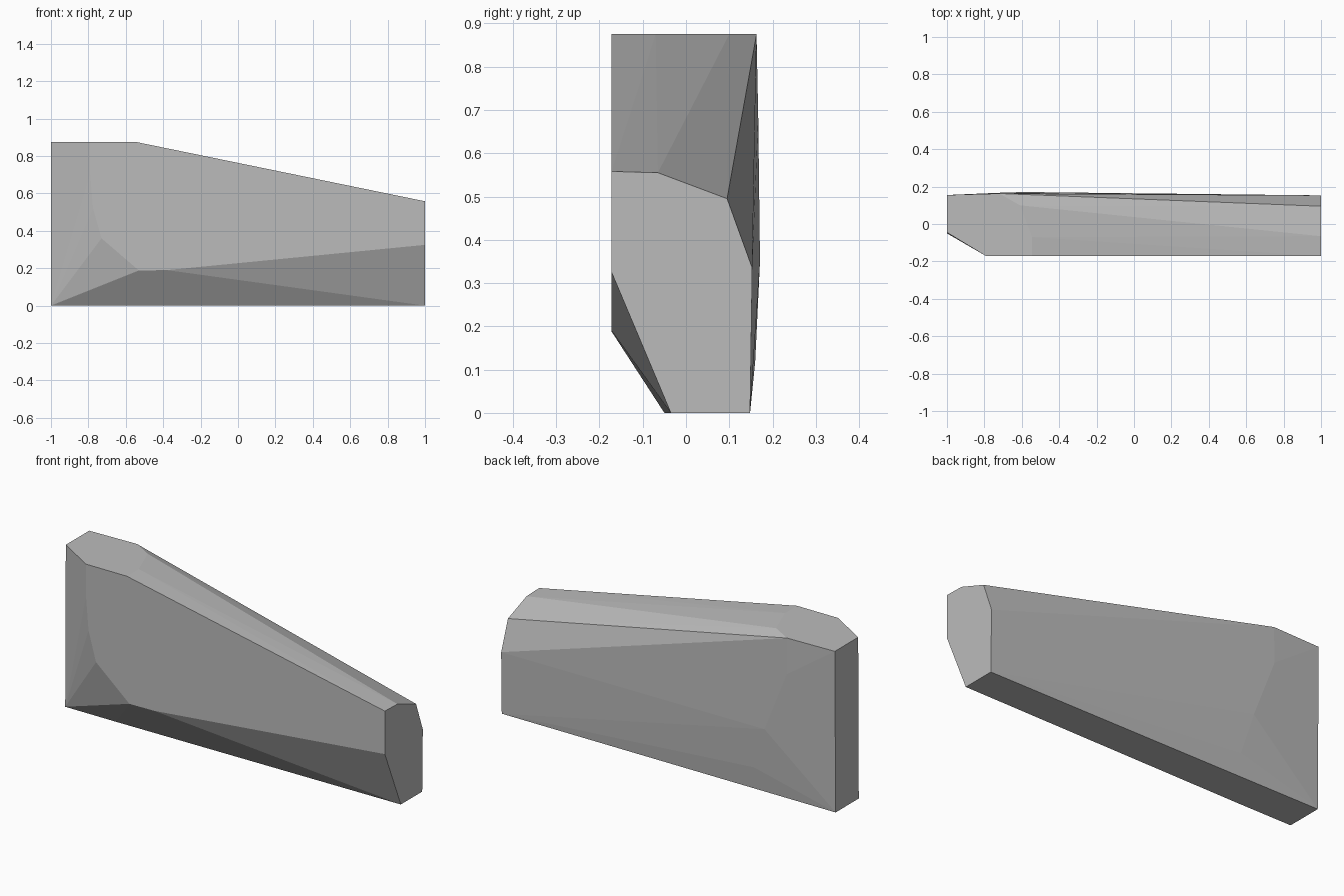
import bpy, bmesh

if "Cube" in bpy.data.objects:
    bpy.data.objects.remove(bpy.data.objects["Cube"])

# Corner points of the chiselled stone slab, grouped by face
front_y = -0.172
front = [(x, front_y, z) for x, z in (
    (-0.79, 0.875), (-0.545, 0.875), (1, 0.558), (1, 0.325), (-0.38, 0.19),
    (-0.53, 0.188), (-0.73, 0.36), (-0.775, 0.52), (-0.79, 0.7))]
right_end = [(1, y, z) for y, z in (
    (-0.065, 0.555), (0.095, 0.495), (0.153, 0.335), (0.148, 0), (-0.035, 0))]
left_end = [(-1, y, z) for y, z in (
    (-0.045, 0.875), (0.155, 0.875), (0.148, 0), (-0.05, 0))]
top = [(-0.545, -0.07, 0.875), (-0.61, 0.1, 0.875), (-0.72, 0.163, 0.875)]
back = [(-0.59, 0.171, 0.35), (-0.52, 0.16, 0.12), (-0.72, 0.167, 0.68)]
bottom = [(-0.7, -0.05, 0)]

# Wrap the corners in a faceted convex solid
bm = bmesh.new()
for p in front + right_end + left_end + top + back + bottom:
    bm.verts.new(p)
bmesh.ops.convex_hull(bm, input=bm.verts[:])
bmesh.ops.delete(bm, geom=[v for v in bm.verts if not v.link_faces], context='VERTS')
bmesh.ops.dissolve_limit(bm, angle_limit=0.005, verts=bm.verts[:], edges=bm.edges[:])
bmesh.ops.recalc_face_normals(bm, faces=bm.faces[:])

mesh = bpy.data.meshes.new("stone_slab")
bm.to_mesh(mesh)
bm.free()
slab = bpy.data.objects.new("stone_slab", mesh)
bpy.context.collection.objects.link(slab)

# Plain grey stone
grey = bpy.data.materials.new("stone_grey")
grey.diffuse_color = (0.5, 0.5, 0.5, 1)
grey.use_nodes = True
grey.node_tree.nodes["Principled BSDF"].inputs["Base Color"].default_value = grey.diffuse_color
mesh.materials.append(grey)
